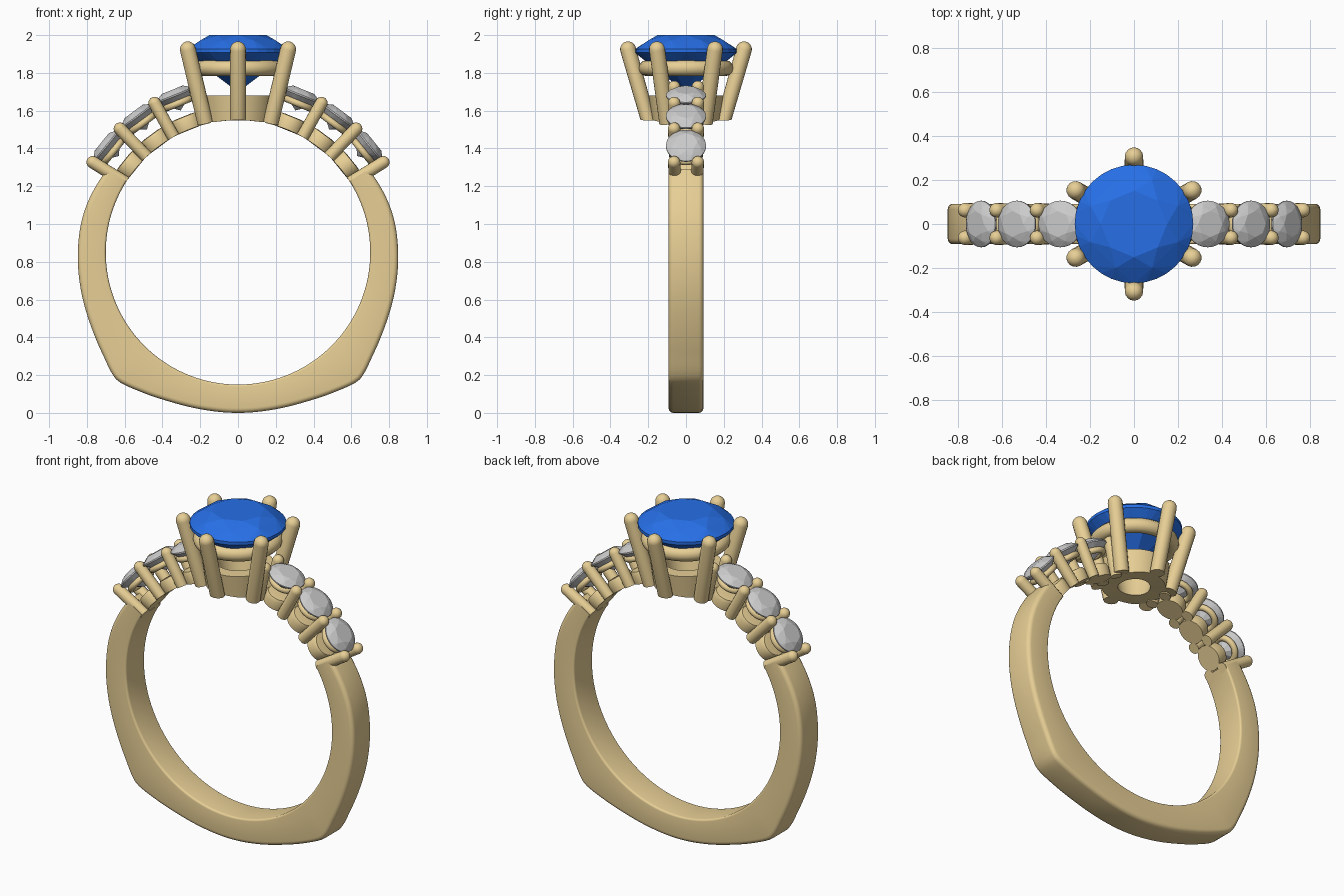
import bpy, bmesh
from math import sin, cos, pi, radians, hypot
from mathutils import Matrix, Vector

if "Cube" in bpy.data.objects:
    bpy.data.objects.remove(bpy.data.objects["Cube"])

CZ, FINGER = 0.85, 0.70          # finger hole centre height and radius


def material(name, rgb):
    m = bpy.data.materials.new(name)
    m.diffuse_color = (*rgb, 1)
    m.use_nodes = True
    m.node_tree.nodes["Principled BSDF"].inputs["Base Color"].default_value = m.diffuse_color
    return m


GOLD = material("gold", (0.80, 0.62, 0.30))
BLUE = material("blue_gem", (0.02, 0.16, 0.80))


def finish(name, bm, mat=None, smooth=True, conform=False):
    if conform:                  # keep every part out of the finger hole
        for v in bm.verts:
            d = hypot(v.co.x, v.co.z - CZ)
            if d < FINGER:
                v.co.x *= FINGER / d
                v.co.z = CZ + (v.co.z - CZ) * FINGER / d
    bmesh.ops.recalc_face_normals(bm, faces=bm.faces)
    me = bpy.data.meshes.new(name)
    bm.to_mesh(me)
    bm.free()
    if smooth:
        me.shade_smooth()
        me.set_sharp_from_angle(angle=radians(35))
    if mat:
        me.materials.append(mat)
    ob = bpy.data.objects.new(name, me)
    bpy.context.collection.objects.link(ob)
    return ob


def loft(bm, rings, close_path, caps):
    """Skin a list of equal-length closed vertex rings."""
    n = len(rings)
    for i in range(n if close_path else n - 1):
        a, b = rings[i], rings[(i + 1) % n]
        for j in range(len(a)):
            k = (j + 1) % len(a)
            bm.faces.new((a[j], a[k], b[k], b[j]))
    if caps:
        bm.faces.new(rings[0])
        bm.faces.new(rings[-1])


def lathe(name, profile, matrix=Matrix(), seg=32, closed=False):
    """Revolve (radius, height) points about local z."""
    bm = bmesh.new()
    rings = [[bm.verts.new(matrix @ Vector((r * cos(2 * pi * i / seg), r * sin(2 * pi * i / seg), z)))
              for i in range(seg)] for r, z in profile]
    loft(bm, rings, closed, not closed)
    return finish(name, bm, GOLD, conform=True)


def prong(name, a, b, r, matrix=Matrix()):
    """Round wire from a to b with a domed tip."""
    a, b = matrix @ Vector(a), matrix @ Vector(b)
    d = b - a
    prof = [(r, 0)] + [(r * cos(t * pi / 12), d.length - r + r * sin(t * pi / 12)) for t in range(6)]
    prof.append((r * 0.05, d.length))
    frame = Matrix.Translation(a) @ d.to_track_quat('Z', 'Y').to_matrix().to_4x4()
    return lathe(name, prof, frame, 16)


def ring(name, major, minor, z, matrix=Matrix()):
    prof = [(major + minor * cos(i * pi / 6), z + minor * sin(i * pi / 6)) for i in range(12)]
    return lathe(name, prof, matrix, 40, True)


def gem(name, R, girdle, matrix=Matrix(), mat=None):
    """Round brilliant: convex hull of table, crown, girdle, pavilion, culet."""
    bm = bmesh.new()
    for n, r, z, off in ((8, .56, .315, 0), (8, .80, .21, .5), (32, 1, .04, 0),
                         (32, 1, -.03, 0), (8, .62, -.37, .5), (1, 0, -.80, 0)):
        for i in range(n):
            t = 2 * pi * (i + off) / n
            bm.verts.new(matrix @ Vector((R * r * cos(t), R * r * sin(t), girdle + R * z)))
    bmesh.ops.convex_hull(bm, input=bm.verts)
    bmesh.ops.dissolve_limit(bm, angle_limit=0.01, verts=bm.verts, edges=bm.edges)
    return finish(name, bm, mat, smooth=False)


# Shank: rounded-rectangle section, outer radius keyed by angle (squared-off bottom)
KEYS = [(32.5, .820), (15, .842), (0, .848), (-13, .855), (-26, .870), (-37, .897), (-44, .926),
        (-46.5, .932), (-49, .925), (-56, .897), (-66, .868), (-78, .853), (-90, .850)]


def outer(a):
    for i in range(len(KEYS) - 1):
        (a0, r0), (a1, r1) = KEYS[i], KEYS[i + 1]
        if a >= a1 - 1e-6:
            break

    def slope(j):
        p, q = KEYS[max(j - 1, 0)], KEYS[min(j + 1, len(KEYS) - 1)]
        return 0 if j == len(KEYS) - 1 else (q[1] - p[1]) / (q[0] - p[0])
    h = a1 - a0
    t = (a - a0) / h
    return ((2*t**3 - 3*t*t + 1) * r0 + (t**3 - 2*t*t + t) * h * slope(i)
            + (3*t*t - 2*t**3) * r1 + (t**3 - t*t) * h * slope(i + 1))


def section(bm, a, r_out):
    W, verts = 0.092, []
    corners = ((r_out, 1, 1, .025), (FINGER, -1, 1, .012), (FINGER, -1, -1, .012), (r_out, 1, -1, .025))
    for k, (rad, sr, sy, f) in enumerate(corners):
        for s in range(5):
            t = (k + s / 4) * pi / 2
            # fillet arc inside each corner
            r = rad - sr * f + f * sin(t + pi / 2)
            y = sy * (W - f) - f * cos(t + pi / 2)
            verts.append(bm.verts.new((r * cos(a), y, CZ + r * sin(a))))
    return verts


bm = bmesh.new()
half = [32.5 - 122.5 * i / 70 for i in range(71)]
stations = [(radians(a), outer(a)) for a in half]
stations += [(-pi - a, r) for a, r in reversed(stations[:-1])]
loft(bm, [section(bm, a, r) for a, r in stations], False, True)
finish("shank", bm, GOLD)

# Centre head: base collar, gallery ring, six prongs and the gem
lathe("head_base", [(.09, 1.54), (.178, 1.54), (.198, 1.68), (.12, 1.68)], closed=True, seg=48)
ring("head_gallery_ring", .21, .042, 1.825)
for i in range(6):
    prong(f"head_prong_{i + 1}", (.200, 0, 1.535), (.318, 0, 1.965), .042,
          Matrix.Rotation(radians(30 + 60 * i), 4, 'Z'))
gem("centre_gem", .27, 1.915, mat=BLUE)

# Shoulders: three small stones each side with shared prong pairs
for side in ("right", "left"):
    def radial(deg):
        """Frame at the finger centre with local z pointing out at this angle."""
        a = radians(deg if side == "right" else 180 - deg)
        return Matrix.Translation((0, 0, CZ)) @ Matrix.Rotation(pi / 2 - a, 4, 'Y')
    for i, deg in enumerate((39, 53.5, 68)):
        M = radial(deg)
        gem(f"{side}_gem_{i + 1}", .106, .895, M)
        ring(f"{side}_seat_ring_{i + 1}", .072, .018, .850, M)
        lathe(f"{side}_seat_base_{i + 1}", [(.074, .685), (.078, .755), (.07, .772), (.04, .775)], M)
    for i, deg in enumerate((31.8, 46.3, 60.8, 75.3)):
        for tag, y in (("front", -1), ("back", 1)):
            prong(f"{side}_{tag}_prong_{i + 1}", (0, y * .056, .695), (0, y * .064, .938), .033, radial(deg))
